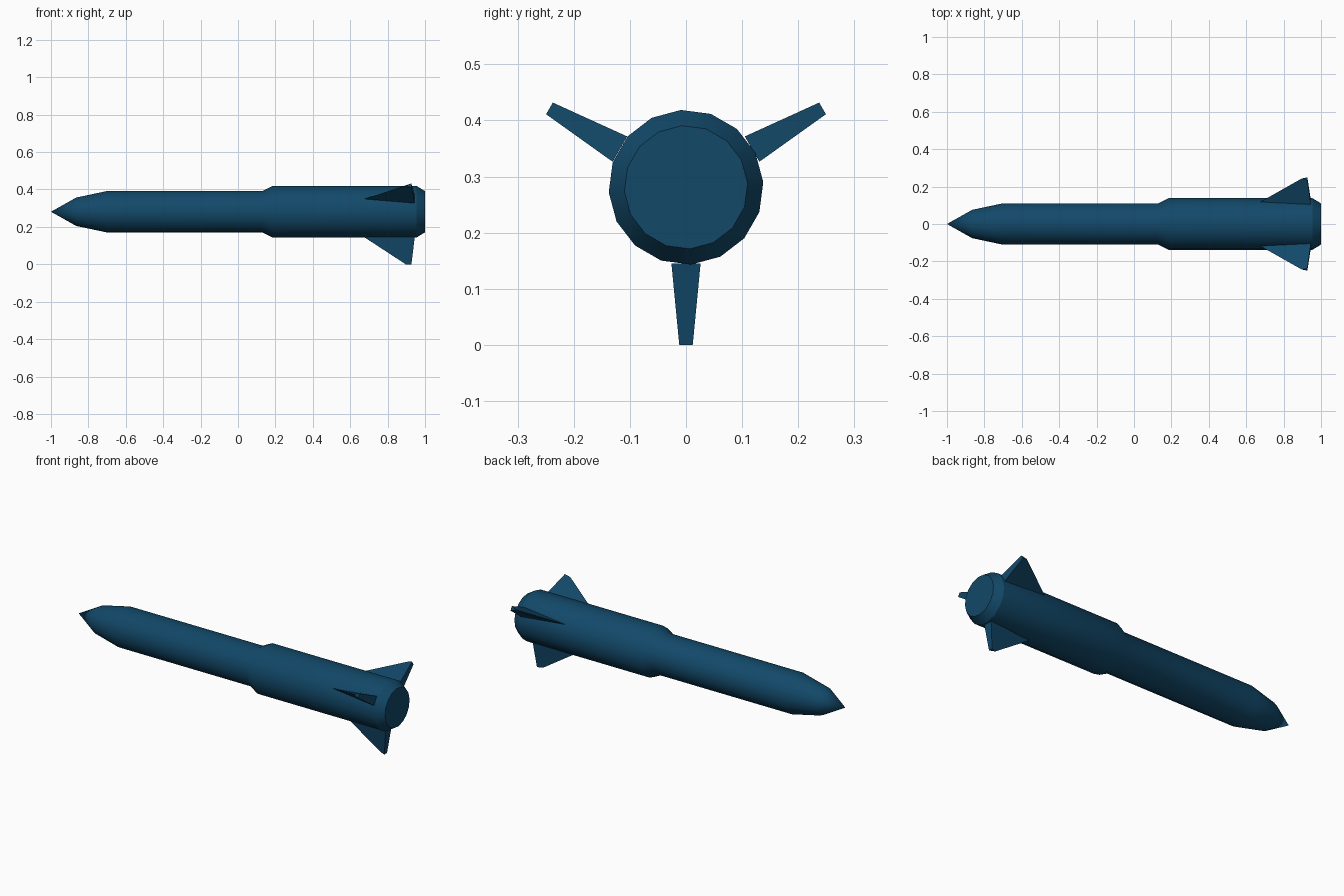
import bpy, bmesh, math
from mathutils import Matrix, Vector

if "Cube" in bpy.data.objects:
    bpy.data.objects.remove(bpy.data.objects["Cube"])

AXIS_Z = 0.281
SIDES = 16
TURN = math.radians(3.8)

paint = bpy.data.materials.new("dark_blue_paint")
paint.diffuse_color = (0.006, 0.065, 0.14, 1)
paint.use_nodes = True
paint.node_tree.nodes["Principled BSDF"].inputs["Base Color"].default_value = paint.diffuse_color


def finish(bm, name, smooth=False):
    bmesh.ops.recalc_face_normals(bm, faces=bm.faces)
    mesh = bpy.data.meshes.new(name)
    bm.to_mesh(mesh)
    bm.free()
    mesh.materials.append(paint)
    obj = bpy.data.objects.new(name, mesh)
    bpy.context.collection.objects.link(obj)
    obj.location.z = AXIS_Z
    if smooth:
        bpy.ops.object.select_all(action='DESELECT')
        obj.select_set(True)
        bpy.context.view_layer.objects.active = obj
        bpy.ops.object.shade_smooth_by_angle(angle=math.radians(30))
    return obj


# Body: (x, radius) profile turned round the long axis
profile = [(-0.865, 0.076), (-0.70, 0.111), (0.13, 0.111),
           (0.185, 0.138), (0.955, 0.138), (1.0, 0.11)]
bm = bmesh.new()
nose = bm.verts.new((-1, 0, 0))
rings = []
for x, r in profile:
    angles = [TURN + math.tau * i / SIDES for i in range(SIDES)]
    rings.append([bm.verts.new((x, r * math.cos(a), r * math.sin(a))) for a in angles])
for i in range(SIDES):
    j = (i + 1) % SIDES
    bm.faces.new((nose, rings[0][i], rings[0][j]))
    for a, b in zip(rings, rings[1:]):
        bm.faces.new((a[i], b[i], b[j], a[j]))
bm.faces.new(rings[-1])
finish(bm, "missile_body", smooth=True)


# Fins: wedge with sharp leading edge and blunt trailing edge
def fin(name, angle):
    bm = bmesh.new()
    turn = Matrix.Rotation(angle, 3, 'X')
    root, tip = [[bm.verts.new(turn @ Vector((x, y, r)))
                  for x, y in ((front, 0), (rear, half), (rear, -half))]
                 for front, rear, half, r in ((0.675, 0.945, 0.026, 0.136),
                                              (0.897, 0.927, 0.012, 0.281))]
    bm.faces.new(root)
    bm.faces.new(tip)
    for i in range(3):
        j = (i + 1) % 3
        bm.faces.new((root[i], root[j], tip[j], tip[i]))
    finish(bm, name)


for name, degrees in (("bottom_fin", 180), ("left_fin", 60), ("right_fin", -60)):
    fin(name, math.radians(degrees))
